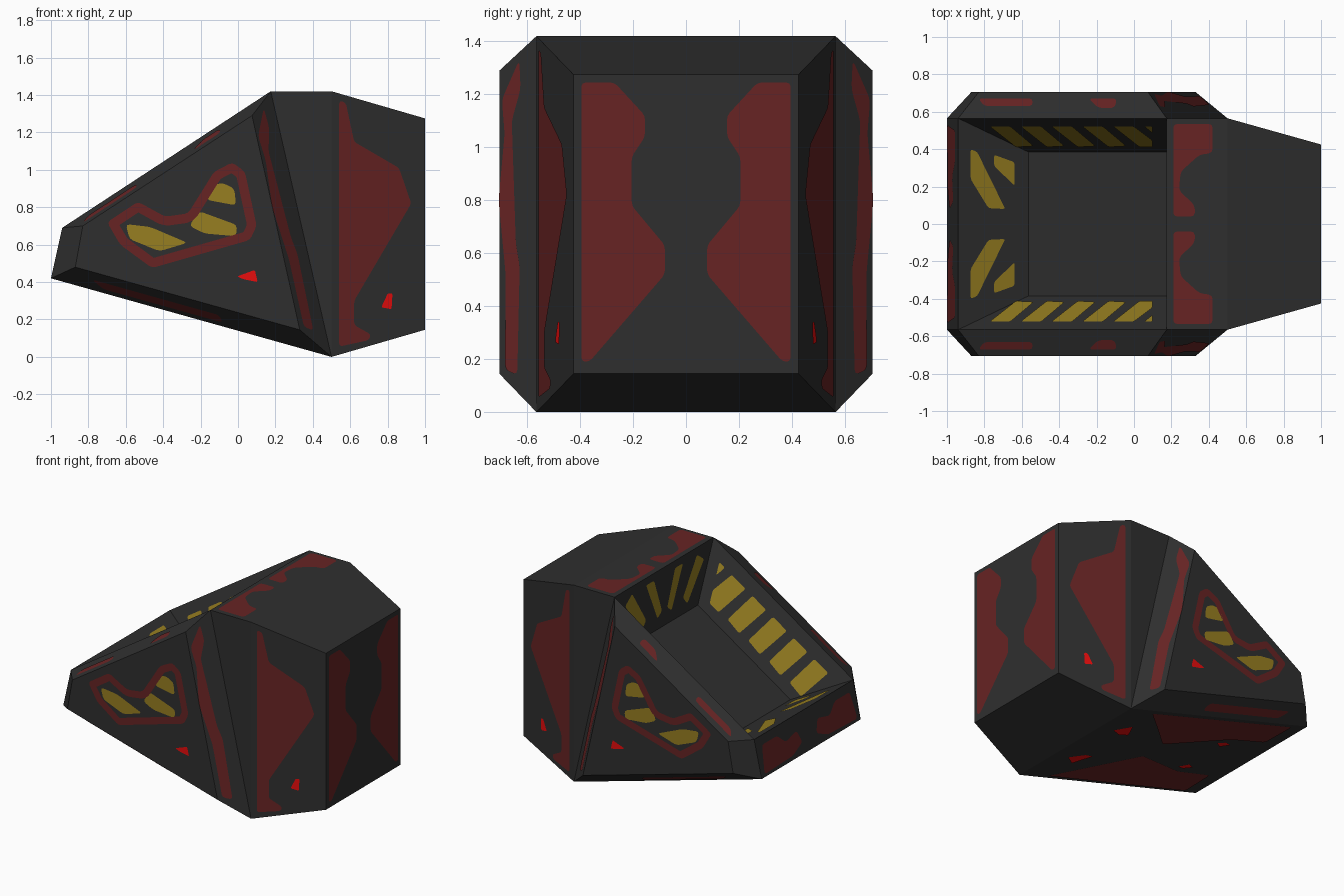
import bpy, bmesh
from mathutils import Vector

if "Cube" in bpy.data.objects:
    bpy.data.objects.remove(bpy.data.objects["Cube"])


def material(name, rgb):
    m = bpy.data.materials.new(name)
    m.diffuse_color = (*rgb, 1)
    m.use_nodes = True
    m.node_tree.nodes["Principled BSDF"].inputs["Base Color"].default_value = m.diffuse_color
    return m


GREY = material("dark grey", (0.028, 0.028, 0.028))
RED = material("dull red", (0.135, 0.017, 0.017))
YELLOW = material("mustard yellow", (0.31, 0.21, 0.015))
BRIGHT = material("bright red", (0.8, 0.004, 0.004))

W, O, R, F = 0.565, 0.705, 0.425, 0.385     # half widths: body, side panel, rear, cavity floor


def link(name, bm, mat):
    me = bpy.data.meshes.new(name)
    bm.to_mesh(me)
    bm.free()
    me.materials.append(mat)
    bpy.context.collection.objects.link(bpy.data.objects.new(name, me))


# --- body shell: side profile, raised side panel, tapered rear, sunken cavity
RIM = [(-1, .42), (-.94, .69), (.175, 1.42), (.5, 0)]
PANEL = [(-.87, .48), (-.83, .70), (.075, 1.29), (.33, .145)]
A, B, C, D = [Vector((x, W, z)) for x, z in RIM]
a, b, c, d = [Vector((x, O, z)) for x, z in PANEL]
T = Vector((.5, W, 1.42))
RT, RB = Vector((1, R, 1.275)), Vector((1, R, .145))
FB, FF = Vector((.175, F, 1.0)), Vector((-.565, F, .515))


def flip(v):
    return Vector((v.x, -v.y, v.z))


bm = bmesh.new()


def face(*pts):
    bm.faces.new([bm.verts.new(p) for p in pts])


half = [(a, b, c, d), (A, B, b, a), (B, C, c, b), (C, D, d, c), (D, A, a, d),
        (C, T, D), (T, RT, RB, D), (B, C, FB, FF)]
for f in half:
    face(*f)
    face(*[flip(p) for p in f])
# faces spanning the full width
for p, q in [(A, B), (B, FF), (FF, FB), (FB, C), (C, T), (T, RT), (RT, RB), (RB, D), (D, A)]:
    face(p, q, flip(q), flip(p))
bmesh.ops.remove_doubles(bm, verts=bm.verts, dist=1e-4)
bmesh.ops.recalc_face_normals(bm, faces=bm.faces)
link("body_shell", bm, GREY)


# --- painted plates: 2D outlines projected along one axis onto a plane, then mirrored
def plates(name, mat, plane, axis, hint, outlines, soft=0.02, ring=0):
    p0, p1, p2 = plane
    n = (p1 - p0).cross(p2 - p0).normalized()
    if n.dot(Vector(hint)) < 0:
        n = -n
    k = "xyz".index(axis)
    ray = Vector([float(i == k) for i in range(3)])
    out = bmesh.new()
    for outline in outlines:
        for side in (1, -1):
            part = bmesh.new()
            vs = []
            for u, v in outline:
                q = [u, v]
                q.insert(k, 0)
                q = Vector(q)
                q += ray * ((p0 - q).dot(n) / ray.dot(n)) + n * 0.004
                vs.append(part.verts.new(q if side > 0 else flip(q)))
            part.faces.new(vs)
            if soft:
                bmesh.ops.bevel(part, geom=part.verts[:], offset=soft, affect='VERTICES',
                                segments=2, profile=0.5, clamp_overlap=True)
            if ring:
                inner = part.faces[:]
                bmesh.ops.inset_individual(part, faces=inner, thickness=ring)
                bmesh.ops.delete(part, geom=inner, context='FACES')
            want = n if side > 0 else flip(n)
            for f in part.faces:
                f.normal_update()
                if f.normal.dot(want) < 0:
                    f.normal_flip()
            me = bpy.data.meshes.new("tmp")
            part.to_mesh(me)
            part.free()
            out.from_mesh(me)
            bpy.data.meshes.remove(me)
    link(name, out, mat)


Y, Z = (0, 1, 0), (0, 0, 1)

# side panel markings
panel = (a, b, c)
plates("side_ring", RED, panel, "y", Y,
       [[(-.70, .72), (-.535, .83), (-.39, .75), (-.267, .767), (-.128, .99), (-.03, 1.04),
         (.037, .99), (.10, .70), (.064, .625), (-.46, .475), (-.63, .6)]], ring=0.05)
plates("side_lights", YELLOW, panel, "y", Y,
       [[(-.60, .71), (-.47, .695), (-.27, .61), (-.42, .565), (-.58, .63)],
        [(-.26, .70), (-.21, .78), (-.005, .705), (-.01, .645), (-.18, .66)],
        [(-.17, .84), (-.13, .92), (-.08, .93), (-.02, .9), (-.01, .81)]])
plates("side_spot", BRIGHT, panel, "y", Y,
       [[(-.005, .43), (.09, .465), (.105, .40), (.03, .415)]], soft=0.008)

# red strips on the bevels around the side panel
plates("rear_bevel_strip", RED, (C, D, d), "y", Y,
       [[(.135, 1.33), (.165, 1.22), (.16, 1.1), (.28, .64), (.315, .55), (.40, .14),
         (.35, .16), (.27, .52), (.18, .80), (.145, 1.05), (.105, 1.18)]])
plates("upper_bevel_strips", RED, (B, C, c), "z", Z,
       [[(-.83, .67), (-.54, .67), (-.54, .63), (-.80, .63)],
        [(-.24, .67), (-.09, .67), (-.10, .62), (-.19, .62)]])
plates("lower_bevel_strip", RED, (D, A, a), "z", (0, 0, -1),
       [[(-.78, .65), (-.10, .65), (-.08, .60), (-.72, .60)]])

# tapered rear: sides and end
flank = (T, RT, RB)
plates("rear_flank_patch", RED, flank, "y", Y,
       [[(.54, 1.37), (.575, 1.36), (.62, 1.15), (.86, 1.01), (.925, .82), (.62, .3),
         (.62, .17), (.71, .12), (.70, .09), (.54, .055)]])
plates("rear_flank_spot", BRIGHT, flank, "y", Y,
       [[(.765, .265), (.80, .34), (.825, .34), (.82, .255)]], soft=0.008)
plates("rear_end_patch", RED, (RT, RB, flip(RB)), "x", (1, 0, 0),
       [[(.395, 1.245), (.27, 1.245), (.155, 1.12), (.155, 1.04), (.205, .965), (.205, .78),
         (.08, .63), (.08, .52), (.365, .19), (.395, .19)]], soft=0.035)

# flat roof patch
plates("roof_patch", RED, (C, T, flip(T)), "z", Z,
       [[(.21, .535), (.42, .535), (.42, .38), (.35, .37), (.25, .28), (.24, .18),
         (.325, .10), (.325, .04), (.21, .04)]])

# nose patch
plates("nose_patch", RED, (A, B, flip(B)), "x", (-1, 0, 0),
       [[(.53, .44), (.5, .63), (.33, .63), (.25, .56), (.12, .59), (.08, .5), (.2, .45)]])

# underside
belly = (A, D, flip(D))
plates("belly_patch", RED, belly, "z", (0, 0, -1),
       [[(.29, .53), (-.89, .54), (-.88, .28), (-.6, .27), (-.16, .1), (.1, .35)]])
plates("belly_spots", BRIGHT, belly, "z", (0, 0, -1),
       [[(.37, .23), (.27, .31), (.20, .18), (.27, .17)],
        [(-.54, .20), (-.60, .22), (-.66, .19), (-.60, .15)]], soft=0.008)

# yellow hazard stripes in the cavity
stripes = []
for i in range(6):
    x = .77 - .165 * i
    pts = [(-x, .525), (-x + .11, .525), (-x + .235, .42), (-x + .14, .415)]
    if i == 4:
        pts = [(-x, .525), (-x + .11, .525), (.10, .45), (.10, .415), (-x + .14, .415)]
    if i == 5:
        pts = [(-x, .525), (.10, .525), (.10, .49)]
    stripes.append(pts)
plates("cavity_side_stripes", YELLOW, (B, C, FB), "z", Z, stripes, soft=0.012)
plates("cavity_front_stripes", YELLOW, (B, FF, flip(FF)), "z", Z,
       [[(-.875, .40), (-.84, .385), (-.69, .08), (-.78, .085), (-.875, .24)],
        [(-.75, .37), (-.64, .33), (-.64, .205), (-.75, .31)]], soft=0.012)
plates("cavity_back_stripes", YELLOW, (C, FB, flip(FB)), "x", (-1, 0, 0),
       [[(.45, 1.31), (.37, 1.37), (.21, 1.12), (.26, 1.06)],
        [(.21, 1.37), (.12, 1.37), (.03, 1.12), (.08, 1.08)]], soft=0.015)
